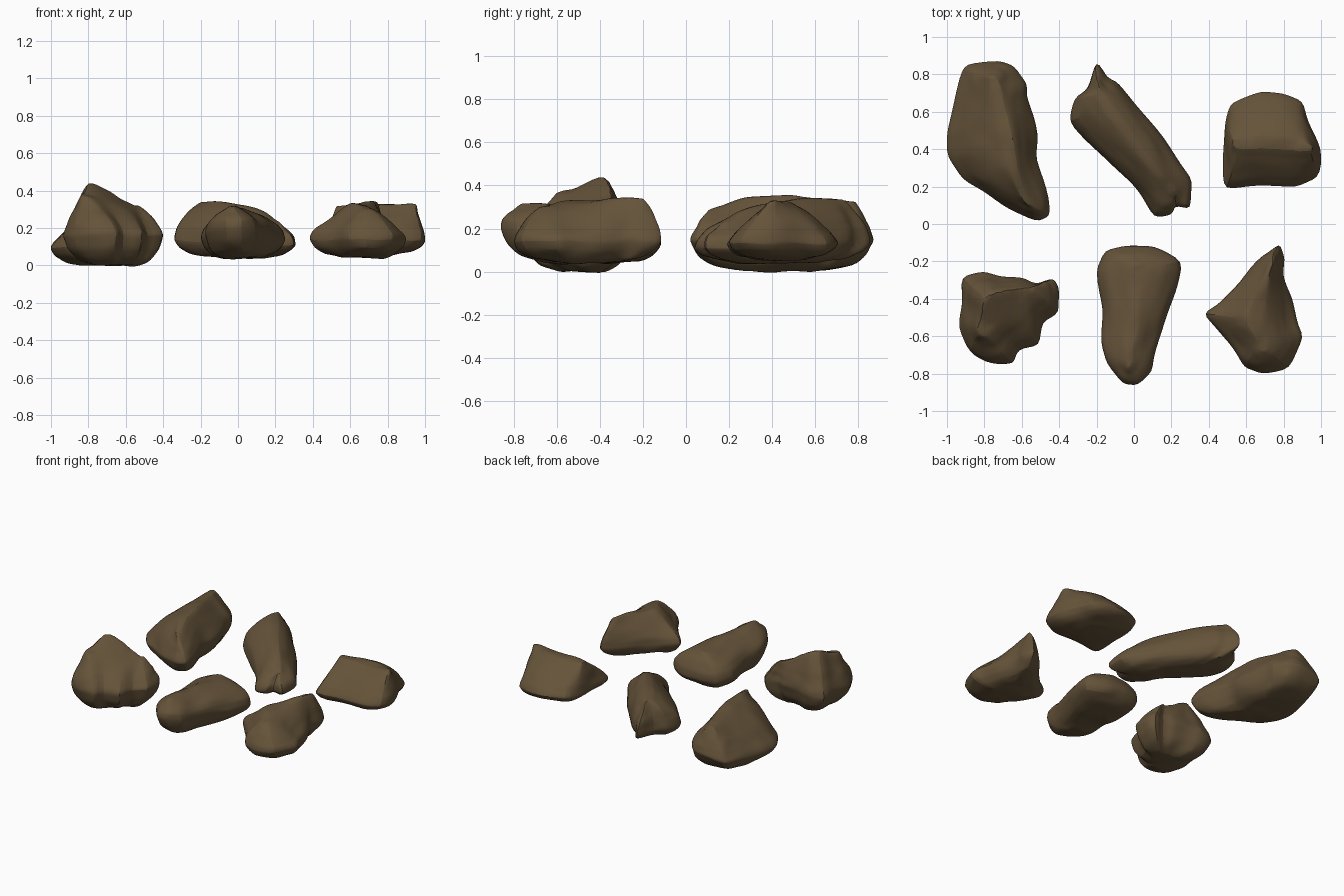
import bpy
import bmesh
import math
from mathutils import Vector, noise
from mathutils.geometry import intersect_point_line

start_cube = bpy.data.objects.get("Cube")
if start_cube:
    bpy.data.objects.remove(start_cube)

# One earthy brown for every stone
brown = bpy.data.materials.new("earthy brown")
brown.use_nodes = True
colour = (0.13, 0.087, 0.042, 1)
brown.diffuse_color = colour
shader = brown.node_tree.nodes["Principled BSDF"]
shader.inputs["Base Color"].default_value = colour
shader.inputs["Roughness"].default_value = 0.9

UPPER_INSETS = (0.06, 0.18, 0.36, 0.6, 0.86)
LOWER_RINGS = ((0.08, 0.45), (0.25, 0.8), (0.55, 1.0))


def nearest_on_crown(point, crown):
    """Nearest place on the crown line, measured in plan."""
    best = None
    for a, b in zip(crown, crown[1:]):
        along = intersect_point_line(point.xy, a.xy, b.xy)[1]
        spot = a.lerp(b, min(max(along, 0), 1))
        gap = (spot.xy - point.xy).length
        if best is None or gap < best[0]:
            best = (gap, spot)
    return best[1]


def crown_targets(plan, crown):
    """Crown place for each outline point, eased between neighbours."""
    spots = [nearest_on_crown(p, crown) for p in plan]
    following = spots[1:] + spots[:1]
    return [(spots[i - 1] + spot * 2 + following[i]) / 4
            for i, spot in enumerate(spots)]


def add_ring(bm, points):
    return [bm.verts.new(p) for p in points]


def bridge(bm, ring, following):
    count = len(ring)
    for i in range(count):
        j = (i + 1) % count
        bm.faces.new((ring[i], ring[j], following[j], following[i]))


def roughen(bm):
    """Broad lumps with finer chips on top."""
    for v in bm.verts:
        lumps = noise.noise_vector(v.co * 6) * 0.014
        chips = noise.noise_vector(v.co * 17) * 0.009
        v.co += lumps + chips


def make_rock(name, outline, crown, belt, low, power, tilt=(0, 0)):
    """Loft a stone from its widest outline up to a crown and down to a base.

    Plan sizes are in hundredths; power below one gives a fuller shape."""
    crown = [Vector(c) / 100 for c in crown]
    plan = [Vector((x, y, 0)) / 100 for x, y in outline]
    centre = sum(plan, Vector()) / len(plan)
    for p in plan:
        p.z = belt + (p - centre).xy.dot(Vector(tilt))
    targets = crown_targets(plan, crown)

    bm = bmesh.new()
    widest = add_ring(bm, plan)

    # Upper shell
    ring = widest
    for inset in UPPER_INSETS:
        points = []
        for p, spot in zip(plan, targets):
            q = p.lerp(spot, inset)
            q.z = p.z + (spot.z - p.z) * inset ** power
            points.append(q)
        following = add_ring(bm, points)
        bridge(bm, ring, following)
        ring = following
    caps = [bm.faces.new(ring)]

    # Underside
    ring = widest
    for inset, depth in LOWER_RINGS:
        points = []
        for p in plan:
            q = p.lerp(centre, inset)
            q.z = p.z + (low - p.z) * depth
            points.append(q)
        following = add_ring(bm, points)
        bridge(bm, ring, following)
        ring = following
    caps.append(bm.faces.new(ring))

    bmesh.ops.triangulate(bm, faces=caps)
    bmesh.ops.recalc_face_normals(bm, faces=bm.faces)
    bmesh.ops.subdivide_edges(bm, edges=bm.edges[:], cuts=1, use_grid_fill=True)
    roughen(bm)

    mesh = bpy.data.meshes.new(name)
    bm.to_mesh(mesh)
    bm.free()
    mesh.materials.append(brown)
    rock = bpy.data.objects.new(name, mesh)
    bpy.context.collection.objects.link(rock)
    rounding = rock.modifiers.new("rounding", "SUBSURF")
    rounding.levels = rounding.render_levels = 1
    return rock


rocks = []

# Large wedge with a tapering front end
rocks.append(make_rock(
    "back_right_rock",
    [(-93, 78), (-90, 85), (-72, 88), (-64, 85), (-57, 75), (-57, 67),
     (-51, 48), (-53, 35), (-45, 14), (-45, 4), (-53, 1), (-68, 9),
     (-80, 17), (-92, 24), (-100, 36), (-100, 48), (-97, 64)],
    [(-58, 12, 30), (-63, 27, 40), (-69, 50, 38), (-74, 77, 35)],
    belt=0.13, low=0, power=0.75, tilt=(0.12, 0.03)))

# Long diagonal slab with a broad top
rocks.append(make_rock(
    "back_middle_rock",
    [(-20, 87), (-14, 79), (-8, 76), (5, 60), (16, 46), (25, 32), (32, 22),
     (31, 8), (23, 10), (20, 5), (10, 4), (4, 16), (-9, 29), (-24, 43),
     (-35, 55), (-32, 67), (-24, 72)],
    [(-19, 70, 35), (-12, 58, 37), (10, 32, 33), (22, 16, 23)],
    belt=0.12, low=0.04, power=0.42, tilt=(-0.03, 0.03)))

# Blocky stone with a roof-like crest
rocks.append(make_rock(
    "back_left_rock",
    [(49, 58), (52, 65), (68, 71), (80, 70), (90, 66), (93, 56), (100, 40),
     (99, 24), (88, 20), (64, 21), (48, 18), (47, 32), (48, 45)],
    [(54, 44, 34), (78, 44, 36), (96, 41, 35)],
    belt=0.13, low=0.06, power=0.75))

# Tallest stone, with a side lobe
rocks.append(make_rock(
    "front_right_rock",
    [(-93, -28), (-80, -25), (-70, -28), (-59, -29), (-52, -33), (-43, -29),
     (-40, -35), (-40, -48), (-49, -53), (-51, -65), (-62, -67), (-65, -75),
     (-76, -75), (-88, -69), (-94, -55), (-92, -43)],
    [(-82, -57, 39), (-78, -40, 47), (-69, -37, 45), (-55, -34, 34)],
    belt=0.16, low=0, power=0.7))

# Long stone with a blunt raised nose
rocks.append(make_rock(
    "front_middle_rock",
    [(-16, -14), (-3, -12), (11, -12), (26, -19), (23, -35), (16, -54),
     (12, -67), (10, -79), (2, -87), (-7, -85), (-15, -75), (-18, -64),
     (-17, -46), (-20, -25)],
    [(2, -24, 30), (0, -50, 32), (-3, -74, 32)],
    belt=0.16, low=0.04, power=0.45, tilt=(0, -0.1)))

# Triangular stone with two pointed ends and a high back crest
rocks.append(make_rock(
    "front_left_rock",
    [(78, -10), (81, -18), (80, -27), (85, -39), (87, -52), (91, -61),
     (83, -77), (68, -81), (59, -77), (53, -67), (42, -55), (37, -48),
     (46, -42), (56, -30), (67, -17)],
    [(73, -21, 36), (69, -32, 36), (64, -52, 35), (68, -66, 32)],
    belt=0.14, low=0.04, power=0.62))

# Smooth shading with the hard edges kept
bpy.ops.object.select_all(action="DESELECT")
for rock in rocks:
    rock.select_set(True)
bpy.context.view_layer.objects.active = rocks[0]
bpy.ops.object.shade_smooth_by_angle(angle=math.radians(35))
